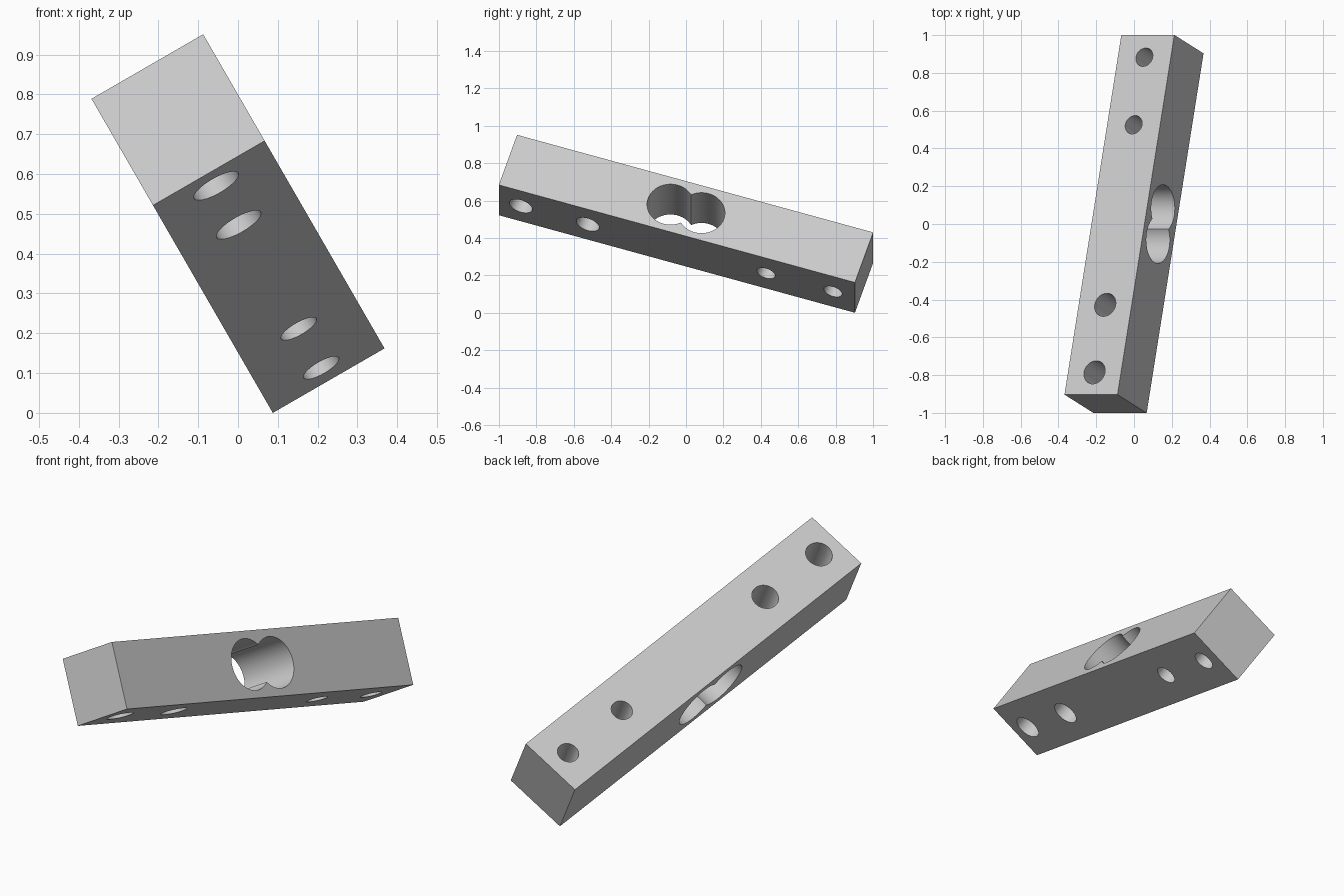
import bpy
import math
from mathutils import Matrix, Vector

if "Cube" in bpy.data.objects:
    bpy.data.objects.remove(bpy.data.objects["Cube"], do_unlink=True)

WIDTH, LENGTH = 0.324, 1.997

grey = bpy.data.materials.new("light_grey_metal")
grey.use_nodes = True
colour = (0.6, 0.6, 0.6, 1)
grey.diffuse_color = colour
grey.node_tree.nodes["Principled BSDF"].inputs["Base Color"].default_value = colour

# Square bar, long axis on local y
bpy.ops.mesh.primitive_cube_add(size=1)
bar = bpy.context.object
bar.name = "drilled_bar"
bar.data.transform(Matrix.Diagonal((WIDTH, LENGTH, WIDTH, 1)))
bar.data.materials.append(grey)


def drill(name, y, radius, across=False):
    """Cut a round hole through the bar, along local z or (across) local x."""
    bpy.ops.mesh.primitive_cylinder_add(vertices=64, radius=radius, depth=1)
    cutter = bpy.context.object
    cutter.name = name
    cutter.hide_render = True
    cutter.data.materials.append(grey)
    if across:
        cutter.data.transform(Matrix.Rotation(math.pi / 2, 4, "Y"))
    cutter.data.transform(Matrix.Translation((0, y, 0)))
    cut = bar.modifiers.new(name, "BOOLEAN")
    cut.operation = "DIFFERENCE"
    cut.solver = "EXACT"
    cut.object = cutter
    bpy.context.view_layer.objects.active = bar
    bpy.ops.object.modifier_apply(modifier=name)
    bpy.data.objects.remove(cutter, do_unlink=True)


# Mounting holes: wide pair at the front end, narrow pair at the back end
for side, radius in ((-1, 0.064), (1, 0.051)):
    for y in (0.5, 0.875):
        drill("mounting_hole_cutter", side * y, radius)

# Two overlapping bores through the middle
for side in (-1, 1):
    drill("centre_bore_cutter", side * 0.087, 0.125, across=True)

# Tilt the bar and stand its lowest corner on the ground
tilt = Matrix.Rotation(math.radians(-30), 4, "Y") @ Matrix.Rotation(math.radians(-17.55), 4, "X")
bar.data.transform(tilt)
lowest = min(v.co.z for v in bar.data.vertices)
bar.data.transform(Matrix.Translation(Vector((0, 0, -lowest))))

bpy.ops.object.select_all(action="DESELECT")
bar.select_set(True)
bpy.context.view_layer.objects.active = bar
bpy.ops.object.shade_smooth_by_angle(angle=math.radians(30))
